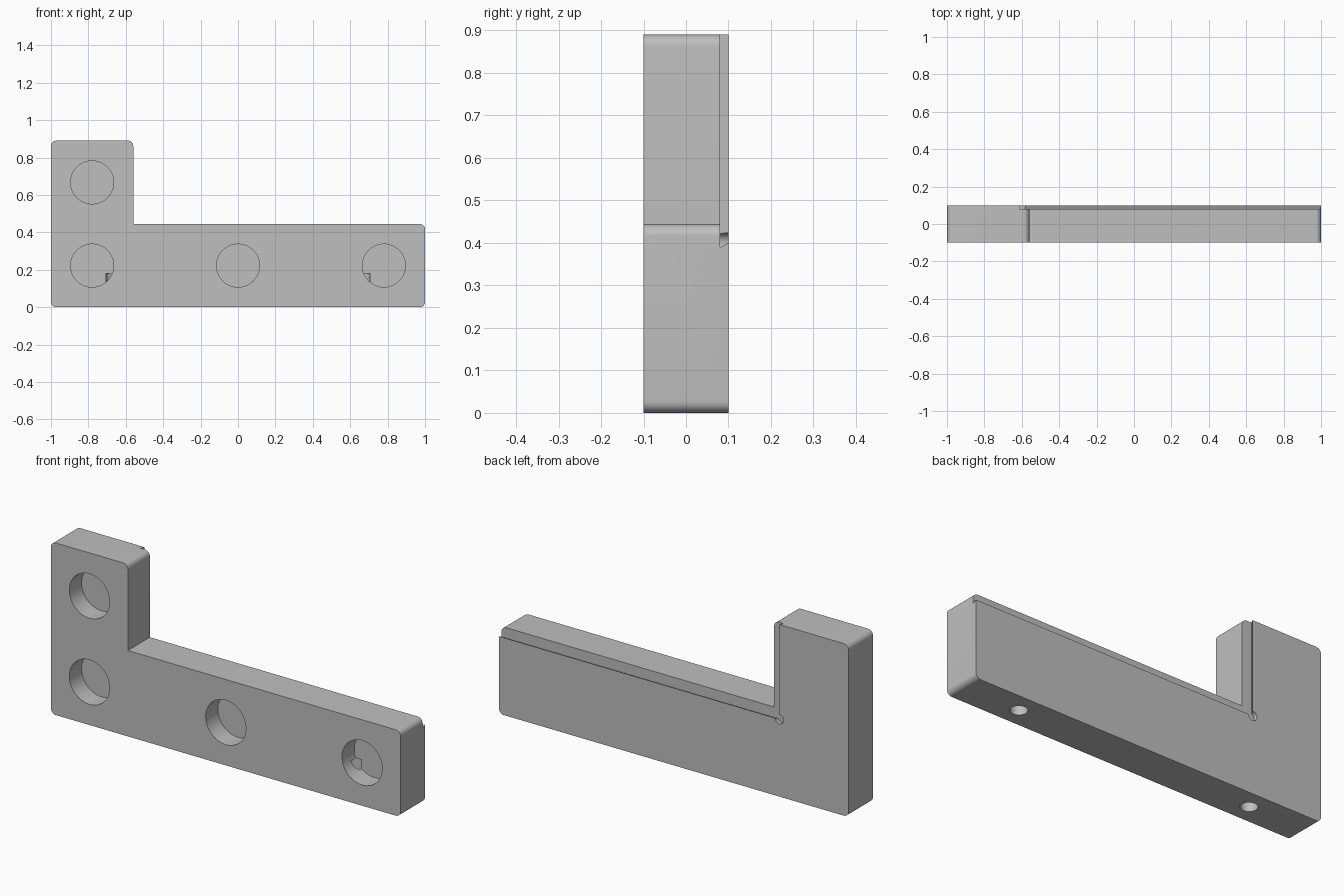
import bpy
import bmesh
from math import sin, cos, pi, radians
from mathutils import Matrix

if "Cube" in bpy.data.objects:
    bpy.data.objects.remove(bpy.data.objects["Cube"], do_unlink=True)

HALF = 0.1          # half thickness
ARM = 0.444         # height of the arm
INNER = -0.56       # inner side of the upright
TOP = 0.89
FILLET = 0.028

grey = bpy.data.materials.new("plain grey")
grey.use_nodes = True
colour = (0.52, 0.52, 0.52, 1)
grey.diffuse_color = colour
grey.node_tree.nodes["Principled BSDF"].inputs["Base Color"].default_value = colour


def loft(name, ring_a, y_a, ring_b, y_b):
    """Solid between two matching x-z outlines."""
    bm = bmesh.new()
    a = [bm.verts.new((x, y_a, z)) for x, z in ring_a]
    b = [bm.verts.new((x, y_b, z)) for x, z in ring_b]
    bm.faces.new(a)
    bm.faces.new(b[::-1])
    for i in range(len(a)):
        j = (i + 1) % len(a)
        bm.faces.new((a[j], a[i], b[i], b[j]))
    bmesh.ops.recalc_face_normals(bm, faces=bm.faces)
    return finish(name, bm)


def finish(name, bm):
    mesh = bpy.data.meshes.new(name)
    bm.to_mesh(mesh)
    bm.free()
    mesh.materials.append(grey)
    obj = bpy.data.objects.new(name, mesh)
    bpy.context.collection.objects.link(obj)
    return obj


def arc(x, z, r, start, sweep, steps):
    angles = [radians(start + sweep * i / steps) for i in range(steps + 1)]
    return [(x + r * cos(t), z + r * sin(t)) for t in angles]


def disc(x, z, r, steps=64):
    return arc(x, z, r, 0, 360, steps)[:-1]


def cut(body, cutter):
    cutter.hide_render = True
    mod = body.modifiers.new("cut", 'BOOLEAN')
    mod.operation = 'DIFFERENCE'
    mod.solver = 'EXACT'
    mod.object = cutter
    bpy.context.view_layer.objects.active = body
    bpy.ops.object.modifier_apply(modifier=mod.name)
    bpy.data.objects.remove(cutter, do_unlink=True)


# L-shaped body with rounded outer corners and a sharp inner corner
f = FILLET
outline = (arc(-1 + f, f, f, 180, 90, 8) + arc(1 - f, f, f, 270, 90, 8)
           + arc(1 - f, ARM - f, f, 0, 90, 8) + [(INNER, ARM)]
           + arc(INNER - f, TOP - f, f, 0, 90, 8)
           + arc(-1 + f, TOP - f, f, 90, 90, 8))
body = loft("angle_bracket", outline, -HALF, outline, HALF)

# Undercut step along the inner edges of the back
def step(offset):
    x, z = INNER - offset, ARM - offset
    return [(x, z), (1.2, z), (1.2, 1.2), (x, 1.2)]

cut(body, loft("step_cutter", step(0.054), 0.08, step(0.034), 0.12))

# Small relief at the inner corner of the step
relief = disc(-0.604, 0.4, 0.024, 32)
cut(body, loft("relief_cutter", relief, 0.08, relief, 0.12))

# Blind round pockets in the front
for x, z in ((-0.78, 0.222), (0, 0.222), (0.78, 0.222), (-0.78, 0.667)):
    pocket = disc(x, z, 0.115)
    cut(body, loft("pocket_cutter", pocket, -0.2, pocket, 0))

# Drilled holes in the underside, breaking into the outer pockets
for side in (-1, 1):
    bm = bmesh.new()
    place = Matrix.Translation((side * 0.667, 0, 0.08)) @ Matrix.Rotation(pi / 32, 4, 'Z')
    bmesh.ops.create_cone(bm, cap_ends=True, segments=32, radius1=0.04,
                          radius2=0.04, depth=0.2, matrix=place)
    cut(body, finish("drill_cutter", bm))

# Smooth the rounded faces, keep the edges sharp
bpy.ops.object.select_all(action='DESELECT')
body.select_set(True)
bpy.context.view_layer.objects.active = body
bpy.ops.object.shade_smooth_by_angle(angle=radians(30))
